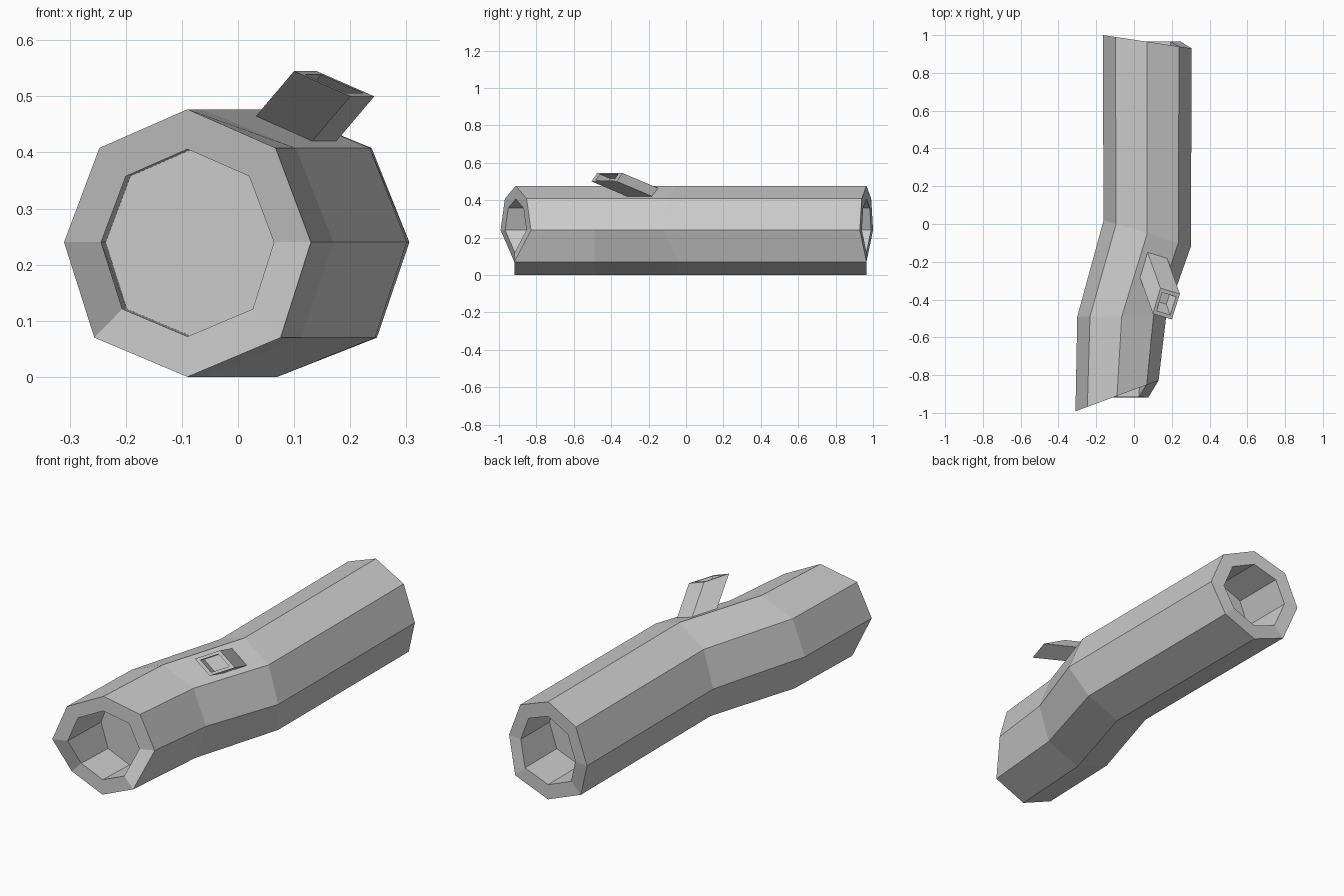
import bpy, bmesh
from mathutils import Vector

if "Cube" in bpy.data.objects:
    bpy.data.objects.remove(bpy.data.objects["Cube"])


def bridge(bm, a, b):
    n = len(a)
    for i in range(n):
        bm.faces.new((a[i], a[(i + 1) % n], b[(i + 1) % n], b[i]))


def loft(name, rings):
    """Skin a list of point rings and cap both ends."""
    bm = bmesh.new()
    loops = [[bm.verts.new(p) for p in r] for r in rings]
    for a, b in zip(loops, loops[1:]):
        bridge(bm, a, b)
    bm.faces.new(loops[0])
    bm.faces.new(loops[-1])
    bmesh.ops.recalc_face_normals(bm, faces=bm.faces)
    me = bpy.data.meshes.new(name)
    bm.to_mesh(me)
    bm.free()
    ob = bpy.data.objects.new(name, me)
    bpy.context.collection.objects.link(ob)
    return ob


def inset(ring, factor, shift=(0, 0, 0)):
    c = sum((Vector(p) for p in ring), Vector()) / len(ring)
    return [c + (Vector(p) - c) * factor + Vector(shift) for p in ring]


# hollow log: octagonal section as (x offset, z)
section = [(0, .477), (.157, .408), (.22, .24), (.166, .07),
           (0, 0), (-.166, .07), (-.22, .24), (-.157, .408)]


def log_ring(cx, y, slope, low_y, widen=1.0):
    return [(cx + x * widen, low_y if z < .1 else y + slope * x * widen, z)
            for x, z in section]


def bore(ring, factor, y=None):
    # opening scaled about the section centre; flat when y is given
    cx, cy = ring[0][0], ring[0][1]
    return [(cx + (p[0] - cx) * factor,
             cy + (p[1] - cy) * factor if y is None else y,
             .24 + (p[2] - .24) * factor) for p in ring]


front = log_ring(-.09, -.91, .37, -.918)
bend_a = log_ring(-.065, -.49, 0, -.49, 1.07)
bend_b = log_ring(.07, -.05, -.3, -.04, 1.05)
back = log_ring(.07, .965, -.15, .965, 1.07)

front_floor = [(x + .008, y, z) for x, y, z in bore(front, .7, -.72)]
loft("hollow_log", [front_floor, bore(front, .7), front,
                    bend_a, bend_b,
                    back, bore(back, .7), bore(back, .7, .72)])

# broken branch stub: slanted square tube with a recessed end
tip = [(.10, -.475, .545), (.20, -.505, .50), (.243, -.37, .50), (.14, -.34, .545)]
axis = Vector((-.068, .19, -.08))
base = [Vector(p) + axis for p in tip]
loft("branch_stub", [base, tip, inset(tip, .72), inset(tip, .72, axis * .3)])
